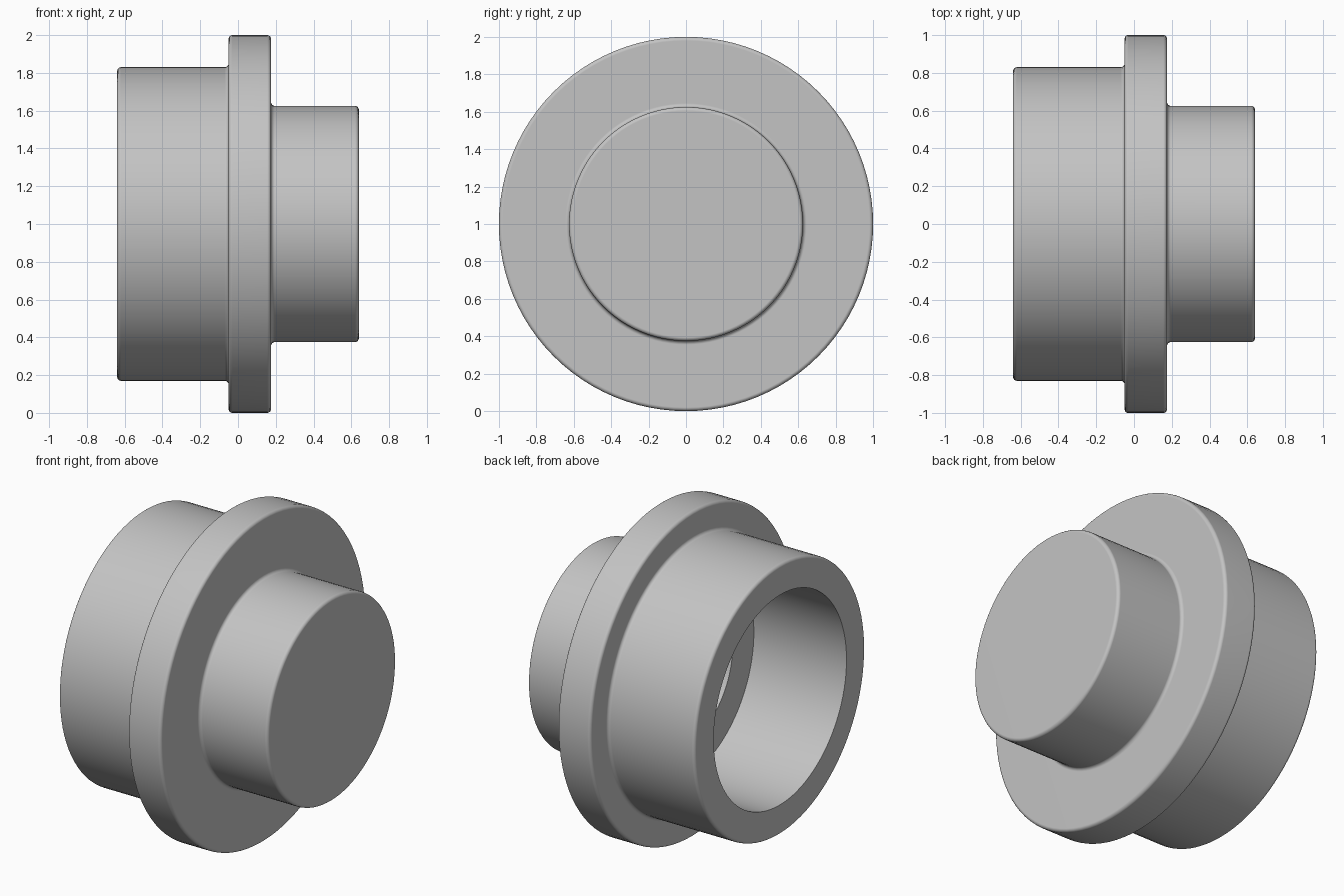
import bpy
import bmesh
import math
from mathutils import Vector

if "Cube" in bpy.data.objects:
    bpy.data.objects.remove(bpy.data.objects["Cube"], do_unlink=True)

SEGMENTS = 96
AXIS_HEIGHT = 1.0

# Half section as (x, radius, corner rounding): outside from cap to open rim, then the stepped bore
SECTION = [
    (0.64, 0.0, 0),
    (0.64, 0.625, 0.02),     # closed hub end
    (0.175, 0.625, 0.02),    # hub meets flange
    (0.175, 1.0, 0.02),      # flange rim
    (-0.05, 1.0, 0.02),
    (-0.05, 0.83, 0.02),     # flange meets barrel
    (-0.64, 0.83, 0.02),     # open barrel end
    (-0.64, 0.645, 0),       # bore mouth
    (-0.01, 0.645, 0),       # shelf inside the flange
    (-0.01, 0.44, 0),
    (0.455, 0.44, 0),        # blind floor inside the hub
    (0.455, 0.0, 0),
]


def rounded(section, steps=4):
    """Replace each right-angle corner with a quarter arc."""
    points = []
    for i, (x, r, size) in enumerate(section):
        corner = Vector((x, r))
        if not size:
            points.append(corner)
            continue
        before = (Vector(section[i - 1][:2]) - corner).normalized() * size
        after = (Vector(section[i + 1][:2]) - corner).normalized() * size
        centre = corner + before + after
        for k in range(steps + 1):
            a = k / steps * math.pi / 2
            points.append(centre - after * math.cos(a) - before * math.sin(a))
    return points


# Single grey finish
grey = bpy.data.materials.new("Plain grey")
grey.use_nodes = True
colour = (0.55, 0.55, 0.55, 1.0)
grey.diffuse_color = colour
grey.node_tree.nodes["Principled BSDF"].inputs["Base Color"].default_value = colour

# Revolve the section around the x axis
bm = bmesh.new()
verts = [bm.verts.new((p.x, 0, AXIS_HEIGHT + p.y)) for p in rounded(SECTION)]
edges = [bm.edges.new(pair) for pair in zip(verts, verts[1:])]
bmesh.ops.spin(bm, geom=verts + edges, cent=(0, 0, AXIS_HEIGHT), axis=(1, 0, 0),
               angle=math.tau, steps=SEGMENTS, use_duplicate=False)
bmesh.ops.remove_doubles(bm, verts=bm.verts, dist=0.0005)
bmesh.ops.recalc_face_normals(bm, faces=bm.faces)
mesh = bpy.data.meshes.new("flanged_bushing")
bm.to_mesh(mesh)
bm.free()
mesh.materials.append(grey)

bushing = bpy.data.objects.new("flanged_bushing", mesh)
bpy.context.collection.objects.link(bushing)
bpy.ops.object.select_all(action='DESELECT')
bushing.select_set(True)
bpy.context.view_layer.objects.active = bushing
bpy.ops.object.shade_smooth_by_angle(angle=math.radians(35))

# Keep the broad faces flat beside the rounded edges
weighted = bushing.modifiers.new("Flat faces", 'WEIGHTED_NORMAL')
weighted.keep_sharp = True
